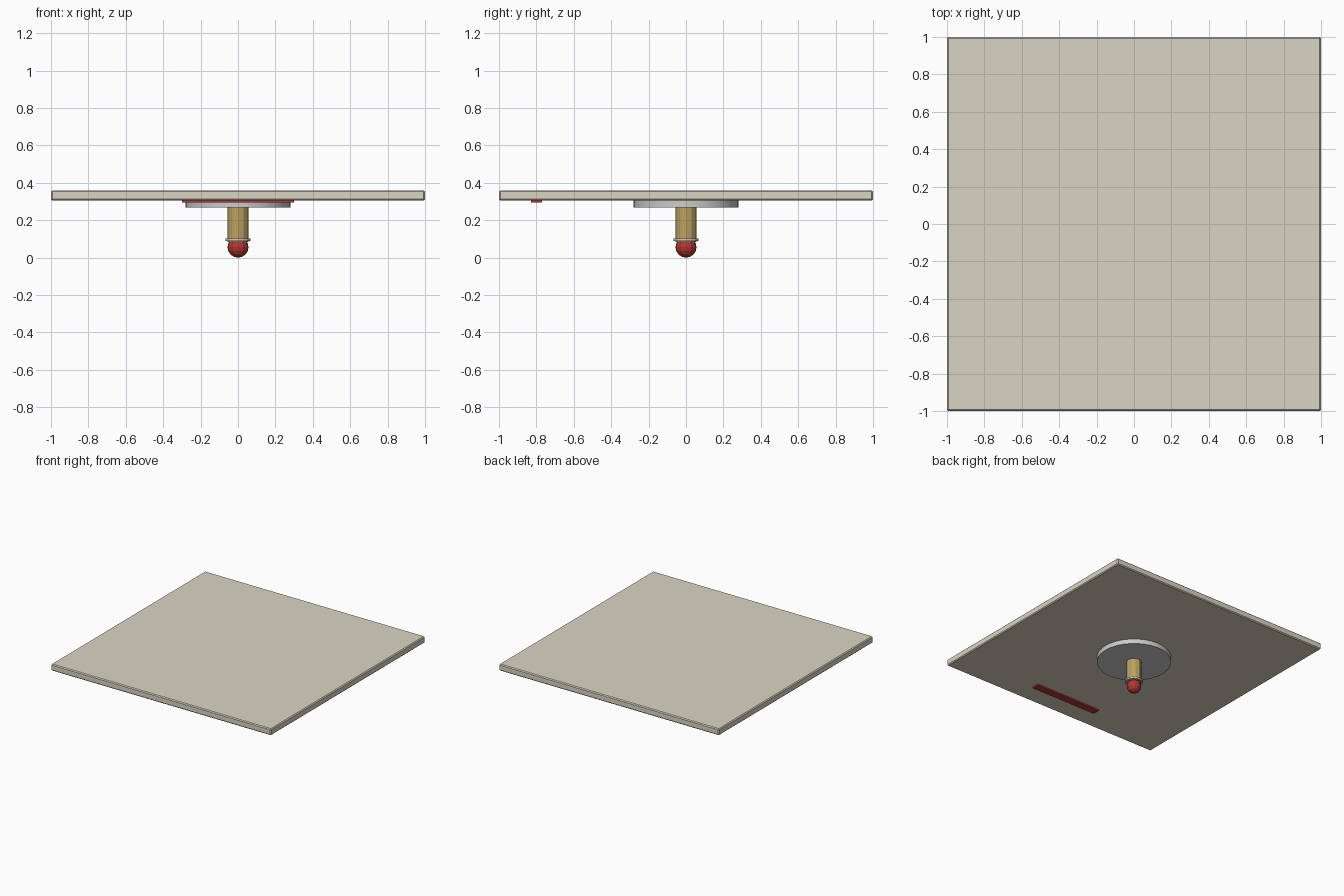
import bpy, math

if "Cube" in bpy.data.objects:
    bpy.data.objects.remove(bpy.data.objects["Cube"])

def material(name, rgb):
    m = bpy.data.materials.new(name)
    m.diffuse_color = (*rgb, 1)
    m.use_nodes = True
    m.node_tree.nodes["Principled BSDF"].inputs["Base Color"].default_value = m.diffuse_color
    return m

cream = material("cream", (0.70, 0.66, 0.54))
brass = material("brass", (0.50, 0.36, 0.12))
red = material("red", (0.45, 0.04, 0.03))
steel = material("steel", (0.72, 0.73, 0.75))

def finish(name, mat):
    o = bpy.context.object
    o.name = name
    o.data.materials.append(mat)
    return o

def box(name, x, y, z0, z1, sx, sy, mat):
    bpy.ops.mesh.primitive_cube_add(size=1, location=(x, y, (z0 + z1) / 2))
    o = finish(name, mat)
    o.scale = (sx, sy, z1 - z0)
    bpy.ops.object.transform_apply(location=False, rotation=False, scale=True)
    return o

def cylinder(name, r, z0, z1, sides, mat):
    bpy.ops.mesh.primitive_cylinder_add(vertices=sides, radius=r, depth=z1 - z0,
                                        location=(0, 0, (z0 + z1) / 2))
    return finish(name, mat)

# Ceiling tile with a slim chamfer
tile = box("ceiling_tile", 0, 0, 0.306, 0.36, 2, 2, cream)
bevel = tile.modifiers.new("chamfer", 'BEVEL')
bevel.width = 0.007
bevel.segments = 1

# Red marker strip under the tile, near the front
box("marker_strip", 0, -0.8, 0.295, 0.307, 0.6, 0.06, red)

# Round mounting plate
cylinder("mounting_plate", 0.28, 0.267, 0.308, 32, steel)
bpy.ops.object.shade_smooth_by_angle(angle=math.radians(30))

# Faceted brass stem and its thin collar
cylinder("stem", 0.057, 0.085, 0.27, 12, brass)
cylinder("collar", 0.067, 0.088, 0.102, 16, steel)

# Red bulb at the bottom
bpy.ops.mesh.primitive_uv_sphere_add(segments=12, ring_count=8, radius=0.056,
                                     location=(0, 0, 0.056))
finish("bulb", red)
